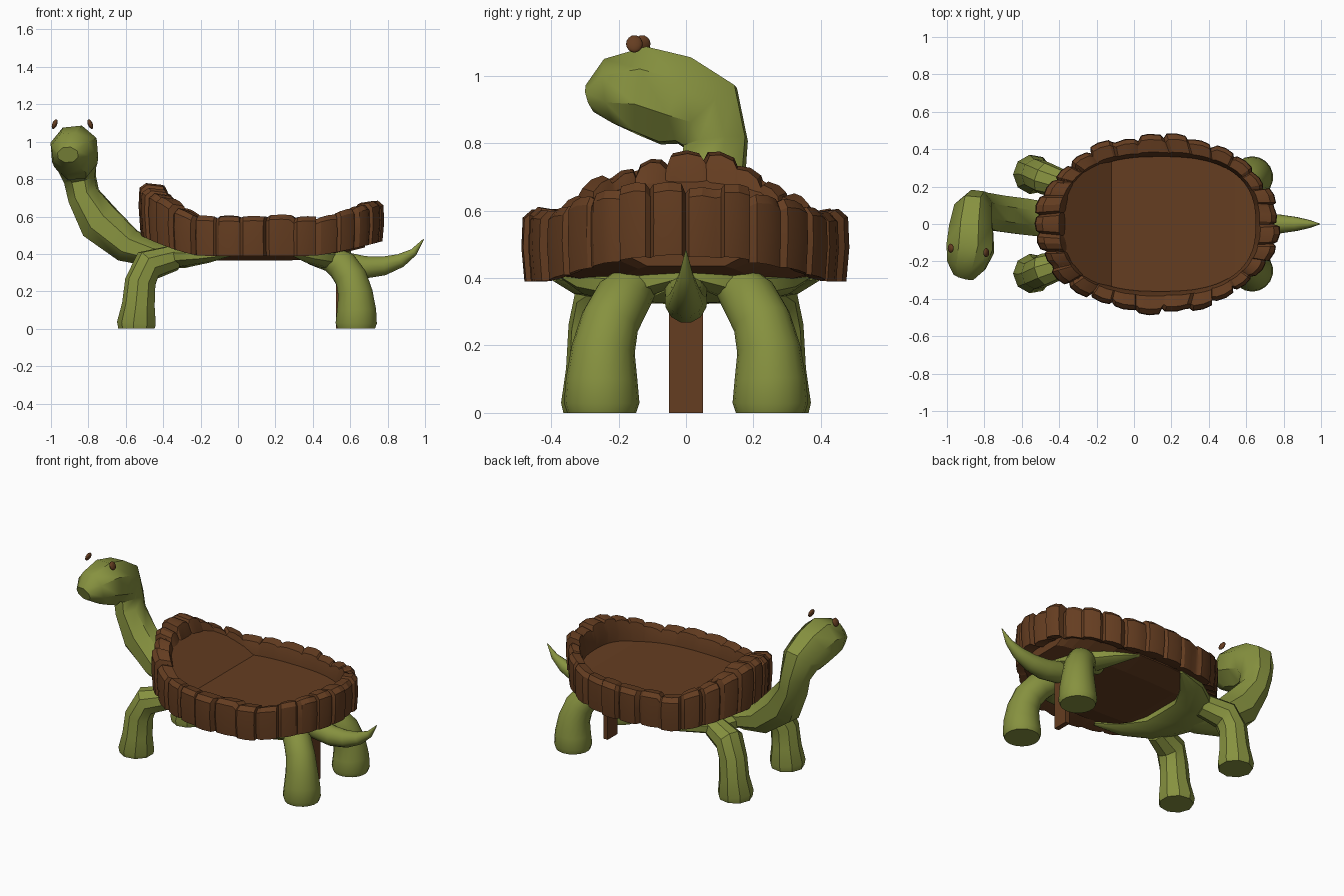
import bpy, bmesh, math, random
from mathutils import Vector

if "Cube" in bpy.data.objects:
    bpy.data.objects.remove(bpy.data.objects["Cube"])

random.seed(4)


def material(name, rgb):
    m = bpy.data.materials.new(name)
    m.diffuse_color = (*rgb, 1)
    m.use_nodes = True
    m.node_tree.nodes["Principled BSDF"].inputs["Base Color"].default_value = m.diffuse_color
    return m


GREEN = material("moss_green", (0.24, 0.285, 0.05))
BROWN = material("bark_brown", (0.130, 0.047, 0.015))


def finish(name, bm, mat, angle=30):
    bmesh.ops.recalc_face_normals(bm, faces=bm.faces)
    me = bpy.data.meshes.new(name)
    bm.to_mesh(me)
    bm.free()
    me.materials.append(mat)
    ob = bpy.data.objects.new(name, me)
    bpy.context.collection.objects.link(ob)
    if angle:
        bpy.ops.object.select_all(action='DESELECT')
        ob.select_set(True)
        bpy.context.view_layer.objects.active = ob
        bpy.ops.object.shade_smooth_by_angle(angle=math.radians(angle))
    return ob


def skin(bm, rings, closed=False):
    """Join rings of vertices with quads; cap the ends unless closed."""
    n = len(rings[0])
    for i in range(len(rings) - (0 if closed else 1)):
        a, b = rings[i], rings[(i + 1) % len(rings)]
        for j in range(n):
            k = (j + 1) % n
            bm.faces.new((a[j], a[k], b[k], b[j]))
    if not closed:
        bm.faces.new(rings[0])
        bm.faces.new(rings[-1])


def tube(name, path, ref, sides=8, mat=GREEN, angle=30, flat_start=False):
    """Loft along (x, y, z, radius[, second radius]) with a twist-free frame."""
    bm = bmesh.new()
    pts = [Vector(p[:3]) for p in path]
    side, prev, rings = Vector(ref), None, []
    for i, p in enumerate(path):
        t = (pts[min(i + 1, len(pts) - 1)] - pts[max(i - 1, 0)]).normalized()
        if flat_start and i == 0:
            t = Vector((0, 0, 1))
        if prev:
            side = prev.rotation_difference(t) @ side
        side = (side - t * side.dot(t)).normalized()
        other, prev = t.cross(side), t
        ra, rb = p[3], p[-1]
        ring = []
        for j in range(sides):
            a = 2 * math.pi * (j + 0.5) / sides
            ring.append(bm.verts.new(pts[i] + side * ra * math.cos(a) + other * rb * math.sin(a)))
        rings.append(ring)
    skin(bm, rings)
    return finish(name, bm, mat, angle)


# Shell rim: an oval ring of chunky blocks, raised at both ends
CX = 0.12


def lift(x):
    front = 0.165 * (max(0, -0.2 - x) / 0.33) ** 1.4
    back = 0.075 * (max(0, x - 0.4) / 0.37) ** 1.3
    return front + back


def inner(c, s):
    k = lambda v: math.copysign(abs(v) ** 0.78, v)
    return 0.14 + 0.51 * k(c), 0.36 * k(s)


bm = bmesh.new()
rings = []
BLOCKS = 29
for b in range(BLOCKS):
    grow, high = random.uniform(-0.012, 0.012), random.uniform(-0.01, 0.01)
    for f, dip in ((0.0, 0.016), (0.12, 0), (0.5, -0.006), (0.88, 0)):
        a = 2 * math.pi * (b + f + random.uniform(-0.05, 0.05)) / BLOCKS
        c, s = math.cos(a), math.sin(a)
        ox, oy = CX + (0.648 + grow - dip) * c, (0.475 + grow - dip) * s
        ix, iy = inner(c, s)
        up = lift(ox)
        profile = ((0.0, 0.42), (0.45, 0.40), (0.93, 0.39), (1.0, 0.49), (0.97, 0.575),
                   (0.75, 0.60), (0.2, 0.59), (0.0, 0.52))
        rings.append([bm.verts.new((ix + (ox - ix) * r, iy + (oy - iy) * r,
                                    z + up * (1 if z > 0.45 or ox > 0 else 0.65)
                                    + (high - dip * 0.6 if z > 0.55 else 0)))
                      for r, z in profile])
skin(bm, rings, closed=True)
finish("shell_rim", bm, BROWN, 25)

# Shell floor: a slab that ramps up towards the neck
bm = bmesh.new()
rings = []
for x in (-0.42, -0.38, -0.33, -0.26, -0.12, 0.05, 0.25, 0.42, 0.54, 0.61, 0.65, 0.68):
    u = min(1, abs(x - 0.14) / 0.575)
    w = 0.38 * (1 - u ** 2.7) ** (1 / 2.7)
    top = 0.51 + 0.70 * max(0, -0.12 - x) + 0.2 * max(0, x - 0.54)
    low = 0.365 + 0.45 * max(0, -0.15 - x) + 0.25 * max(0, x - 0.4)
    rings.append([bm.verts.new(v) for v in ((x, -w, top), (x, w, top), (x, w, low + 0.04),
                                            (x, w * 0.6, low), (x, -w * 0.6, low), (x, -w, low + 0.04))])
skin(bm, rings)
finish("shell_floor", bm, BROWN, 0)

# Chest and hips: crescents hugging the underside of the shell
chest = [(-0.03, 0.39, 0.40, 0.01, 0.01), (-0.17, 0.31, 0.39, 0.04, 0.07),
         (-0.30, 0.18, 0.385, 0.06, 0.12), (-0.34, 0, 0.38, 0.062, 0.15)]
hips = [(0.27, 0.37, 0.41, 0.01, 0.01), (0.38, 0.29, 0.39, 0.04, 0.05),
        (0.48, 0.17, 0.375, 0.06, 0.09), (0.53, 0, 0.415, 0.03, 0.08)]
for name, half in (("chest", chest), ("hips", hips)):
    other = [(p[0], -p[1], *p[2:]) for p in reversed(half[:-1])]
    tube(name, half + other, (0, 0, 1), 8, angle=40)

# Neck and head: one loft that rises, then turns to the front
tube("neck_and_head", [
    (-0.28, 0.00, 0.385, 0.09, 0.05), (-0.45, 0.02, 0.40, 0.10, 0.075),
    (-0.59, 0.04, 0.445, 0.105, 0.10), (-0.74, 0.06, 0.57, 0.105, 0.12),
    (-0.825, 0.08, 0.71, 0.10, 0.09), (-0.845, 0.088, 0.80, 0.10, 0.09),
    (-0.86, 0.06, 0.885, 0.13, 0.11), (-0.87, -0.03, 0.925, 0.145, 0.125),
    (-0.875, -0.13, 0.955, 0.138, 0.135), (-0.895, -0.22, 0.95, 0.105, 0.11),
    (-0.91, -0.28, 0.93, 0.045, 0.06)], (0, 1, 0), 8, angle=42)

# Eyes: thin tilted discs above the head
for name, x, y, tilt in (("left_eye", -0.98, -0.13, 0.4), ("right_eye", -0.79, -0.153, -0.4)):
    bm = bmesh.new()
    bmesh.ops.create_uvsphere(bm, u_segments=12, v_segments=8, radius=0.026)
    ob = finish(name, bm, BROWN)
    ob.scale = (0.5, 0.95, 1.05)
    ob.rotation_euler = (0, tilt, 0)
    ob.location = (x, y, 1.094)

# Legs: faceted front pair, rounder back pair
for s, label in ((-1, "right"), (1, "left")):
    front = [(-0.54, 0.265, 0.0, 0.10), (-0.54, 0.265, 0.03, 0.107), (-0.53, 0.267, 0.13, 0.09),
             (-0.52, 0.265, 0.25, 0.085), (-0.48, 0.245, 0.34, 0.088), (-0.34, 0.20, 0.38, 0.07)]
    back = [(0.632, 0.25, 0.0, 0.102), (0.632, 0.25, 0.03, 0.112), (0.634, 0.25, 0.10, 0.106),
            (0.627, 0.245, 0.19, 0.094), (0.605, 0.225, 0.27, 0.087), (0.56, 0.19, 0.335, 0.084),
            (0.49, 0.155, 0.375, 0.07), (0.38, 0.14, 0.385, 0.04)]
    for name, path, sides in (("front_leg_", front, 9), ("back_leg_", back, 18)):
        tube(name + label, [(x, y * s, z, r) for x, y, z, r in path], (1, 0, 0), sides, flat_start=True)

# Tail: curls up to a point
tube("tail", [(0.45, 0, 0.38, 0.06), (0.58, 0, 0.345, 0.065), (0.68, 0, 0.328, 0.062),
              (0.78, 0, 0.336, 0.052), (0.87, 0, 0.365, 0.038), (0.94, 0, 0.41, 0.021),
              (0.993, 0, 0.48, 0.002)], (0, 1, 0), 12, angle=40)

# Support post under the back of the shell
bm = bmesh.new()
bmesh.ops.create_cube(bm, size=1)
for v in bm.verts:
    v.co = (0.54 + v.co.x * 0.03, v.co.y * 0.1, 0.205 + v.co.z * 0.41)
finish("support_post", bm, BROWN, 0)
